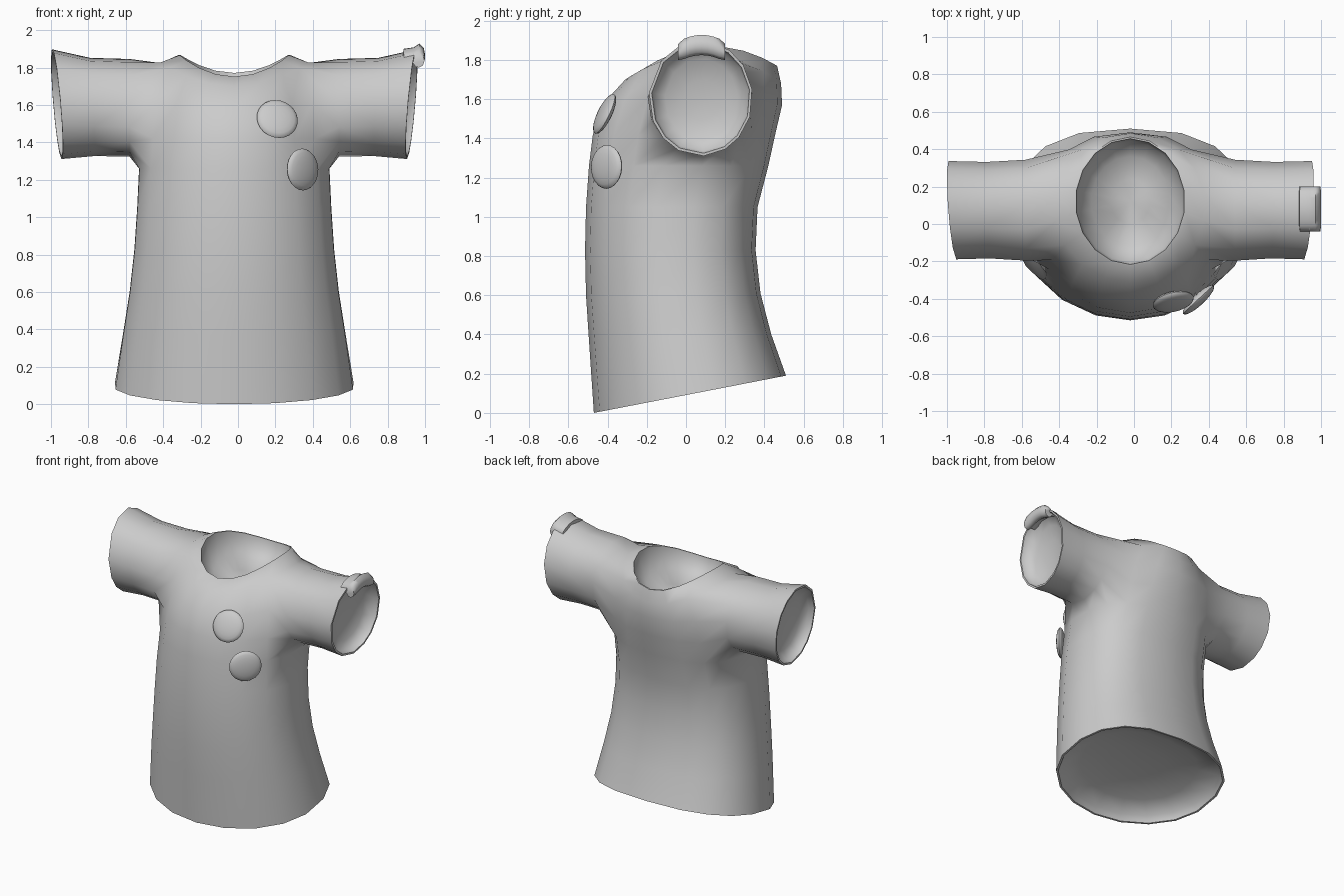
import bpy, bmesh
from math import sin, cos, pi, atan2, radians, copysign
from mathutils import Vector

cube = bpy.data.objects.get("Cube")
if cube:
    bpy.data.objects.remove(cube, do_unlink=True)

fabric = bpy.data.materials.new("grey fabric")
fabric.use_nodes = True
GREY = (0.6, 0.6, 0.6, 1)
fabric.diffuse_color = GREY
fabric.node_tree.nodes["Principled BSDF"].inputs["Base Color"].default_value = GREY


def finish(bm, name, angle):
    """Turn a bmesh into a smooth shaded object."""
    bmesh.ops.recalc_face_normals(bm, faces=bm.faces[:])
    mesh = bpy.data.meshes.new(name)
    bm.to_mesh(mesh)
    bm.free()
    mesh.materials.append(fabric)
    obj = bpy.data.objects.new(name, mesh)
    bpy.context.collection.objects.link(obj)
    bpy.ops.object.select_all(action='DESELECT')
    obj.select_set(True)
    bpy.context.view_layer.objects.active = obj
    bpy.ops.object.shade_smooth_by_angle(angle=radians(angle))
    return obj


def bridge(bm, a, b, skip=()):
    n = len(a)
    for i in range(n):
        if i not in skip:
            j = (i + 1) % n
            bm.faces.new((a[i], a[j], b[j], b[i]))


def lining(bm, loop, inward, rim):
    """Close an opening with a thin rim and a shallow hollow behind it."""
    centre = sum((v.co for v in loop), Vector()) / len(loop)
    inward = Vector(inward)
    edge = loop
    for inset, depth in ((rim, 0), (rim + 0.04, 0.4), (0.3, 0.75), (0.65, 0.95)):
        ring = [bm.verts.new(v.co.lerp(centre, inset) + inward * depth)
                for v in edge]
        bridge(bm, loop, ring)
        loop = ring
    tip = bm.verts.new(centre + inward)
    for i, v in enumerate(loop):
        bm.faces.new((v, loop[(i + 1) % len(loop)], tip))


# Shirt body: rings from hem to neckline
N = 18
CX = -0.02
# front y, front z, back y, back z, half width, lift of the sides, back roundness
RINGS = [
    (-0.47, 0.0, 0.51, 0.19, 0.645, 0, 0.8),
    (-0.495, 0.37, 0.435, 0.40, 0.60, 0, 0.78),
    (-0.51, 0.60, 0.38, 0.61, 0.565, 0, 0.76),
    (-0.515, 0.83, 0.355, 0.83, 0.54, 0, 0.75),
    (-0.51, 1.05, 0.365, 1.05, 0.525, 0, 0.75),
    (-0.495, 1.26, 0.42, 1.26, 0.515, 0, 0.77),
    (-0.475, 1.42, 0.455, 1.42, 0.50, 0, 0.8),
    (-0.42, 1.58, 0.49, 1.57, 0.48, 0.04, 0.85),
    (-0.31, 1.70, 0.485, 1.68, 0.40, 0.14, 0.95),
    (-0.225, 1.75, 0.465, 1.77, 0.30, 0.11, 1),
]
ARM_LOW, ARM_HIGH = 5, 8
ARM_COLUMNS = {1: [-2, -1, 0, 1, 2], -1: [10, 9, 8, 7, 6]}

bm = bmesh.new()
rings = []
for yf, zf, yb, zb, rx, lift, power in RINGS:
    ring = []
    for i in range(N):
        t = (i + 0.5) * 2 * pi / N
        c, s = cos(t), sin(t)
        if s > 0:
            c, s = copysign(abs(c) ** power, c), s ** power
        s = (s + 1) / 2
        ring.append(bm.verts.new((CX + rx * c, yf + (yb - yf) * s,
                                  zf + (zb - zf) * s + lift * c * c)))
    rings.append(ring)

armhole_faces = {c % N for c in (-2, -1, 0, 1, 6, 7, 8, 9)}
for r in range(len(rings) - 1):
    bridge(bm, rings[r], rings[r + 1],
           armhole_faces if ARM_LOW <= r < ARM_HIGH else ())
lining(bm, rings[0], (0, -0.02, 0.12), 0.025)
lining(bm, rings[-1], (0, 0, -0.2), 0.025)

# Sleeves: grown out of the armholes
# distance out, centre z, radius in y, radius in z, slant of the opening in z, in y
SLEEVE = [
    (0.56, 1.586, 0.272, 0.262, 0, 0),
    (0.76, 1.59, 0.26, 0.264, 0.01, 0.008),
    (0.948, 1.605, 0.265, 0.295, 0.025, 0.02),
]
SLEEVE_Y = 0.075
for side, cols in ARM_COLUMNS.items():
    loop = [rings[ARM_LOW][c] for c in cols]
    loop += [rings[r][cols[-1]] for r in range(ARM_LOW + 1, ARM_HIGH)]
    loop += [rings[ARM_HIGH][c] for c in reversed(cols)]
    loop += [rings[r][cols[0]] for r in range(ARM_HIGH - 1, ARM_LOW, -1)]
    raw = [atan2(v.co.z - 1.59, v.co.y - SLEEVE_Y) for v in loop]
    step = 2 * pi / len(loop)
    angles = [raw[0] + ((a - raw[0]) % (2 * pi) + k * step) / 2
              for k, a in enumerate(raw)]
    for x, cz, ry, rz, slant_z, slant_y in SLEEVE:
        ring = [bm.verts.new((CX + side * (x + slant_z * sin(a) + slant_y * cos(a)),
                              SLEEVE_Y + ry * cos(a), cz + rz * sin(a)))
                for a in angles]
        bridge(bm, loop, ring)
        loop = ring
    lining(bm, loop, (-0.1 * side, 0, 0), 0.05)

finish(bm, "shirt", 62)


# Chest buttons: flattened domes lying on the cloth
def button(name, location, normal):
    bm = bmesh.new()
    bmesh.ops.create_uvsphere(bm, u_segments=24, v_segments=10, radius=1)
    bmesh.ops.scale(bm, vec=(0.112, 0.112, 0.03), verts=bm.verts[:])
    obj = finish(bm, name, 60)
    obj.location = location
    obj.rotation_euler = Vector(normal).to_track_quat('Z', 'Y').to_euler()


button("upper_button", (0.21, -0.415, 1.525), (0.2, -0.87, 0.42))
button("lower_button", (0.345, -0.405, 1.255), (0.68, -0.73, 0.03))

# Cuff clip: hooked section swept over the top of the left cuff
SECTION = [(0.88, 1.855), (0.885, 1.90), (0.94, 1.908), (0.97, 1.928),
           (0.993, 1.905), (1.0, 1.87), (0.992, 1.84), (0.97, 1.825),
           (0.95, 1.83), (0.935, 1.855)]
bm = bmesh.new()
previous = None
for k in range(9):
    u = k / 4 - 1
    size = 0.8 if abs(u) == 1 else 1
    ring = [bm.verts.new((0.94 + (x - 0.94) * (1 - (1 - size) / 4),
                          0.08 + 0.12 * u,
                          1.875 + (z - 1.875) * size - 0.035 * u * u))
            for x, z in SECTION]
    if previous:
        bridge(bm, previous, ring)
    else:
        bm.faces.new(ring)
    previous = ring
bm.faces.new(previous)
finish(bm, "cuff_clip", 65)
